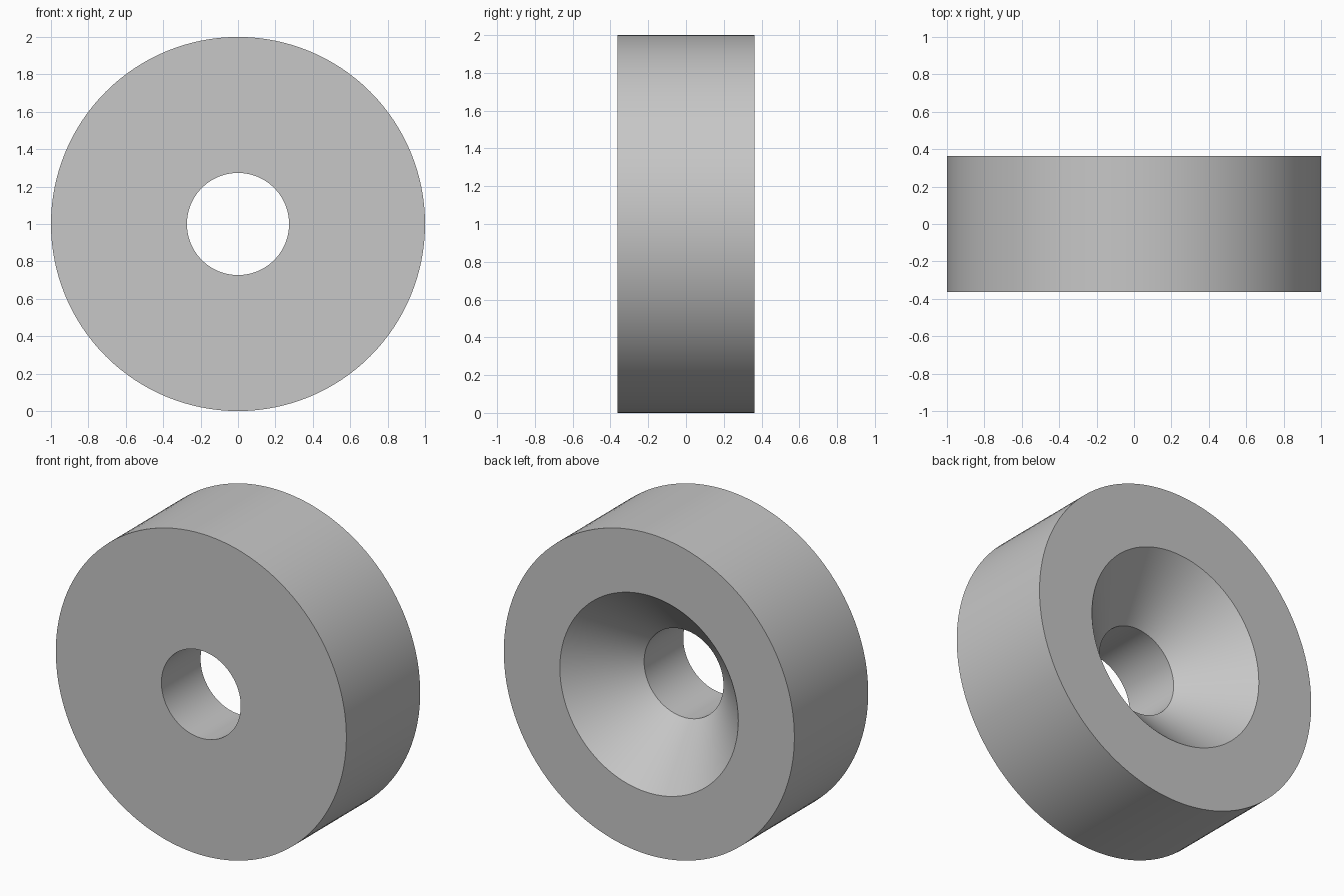
import bpy
import bmesh
import math
from mathutils import Matrix, Vector

cube = bpy.data.objects.get("Cube")
if cube:
    bpy.data.objects.remove(cube, do_unlink=True)

OUTER, BORE, SINK = 1.0, 0.273, 0.614   # radii
HALF = 0.363                            # half thickness
SINK_DEPTH = SINK - BORE                # right-angle countersink
SEGMENTS = 128

grey = bpy.data.materials.new("plain grey")
grey.use_nodes = True
grey.diffuse_color = (0.57, 0.57, 0.57, 1)
grey.node_tree.nodes["Principled BSDF"].inputs["Base Color"].default_value = grey.diffuse_color

# Cross-section as radius and depth, counted from the front bore edge
profile = [(BORE, -HALF), (OUTER, -HALF), (OUTER, HALF),
           (SINK, HALF), (BORE, HALF - SINK_DEPTH)]

# Revolve the closed cross-section about the depth axis
bm = bmesh.new()
rings = []
for step in range(SEGMENTS):
    turn = Matrix.Rotation(math.tau * step / SEGMENTS, 3, 'Y')
    rings.append([bm.verts.new(turn @ Vector((r, y, 0)) + Vector((0, 0, OUTER)))
                  for r, y in profile])
for i, ring in enumerate(rings):
    after = rings[(i + 1) % SEGMENTS]
    for j in range(len(profile)):
        k = (j + 1) % len(profile)
        bm.faces.new((ring[j], ring[k], after[k], after[j]))
bmesh.ops.recalc_face_normals(bm, faces=bm.faces)

mesh = bpy.data.meshes.new("countersunk_ring")
bm.to_mesh(mesh)
bm.free()
mesh.materials.append(grey)
ring_object = bpy.data.objects.new("countersunk_ring", mesh)
bpy.context.collection.objects.link(ring_object)

# Smooth round walls with crisp rims
bpy.ops.object.select_all(action='DESELECT')
ring_object.select_set(True)
bpy.context.view_layer.objects.active = ring_object
bpy.ops.object.shade_smooth_by_angle(angle=math.radians(30))
